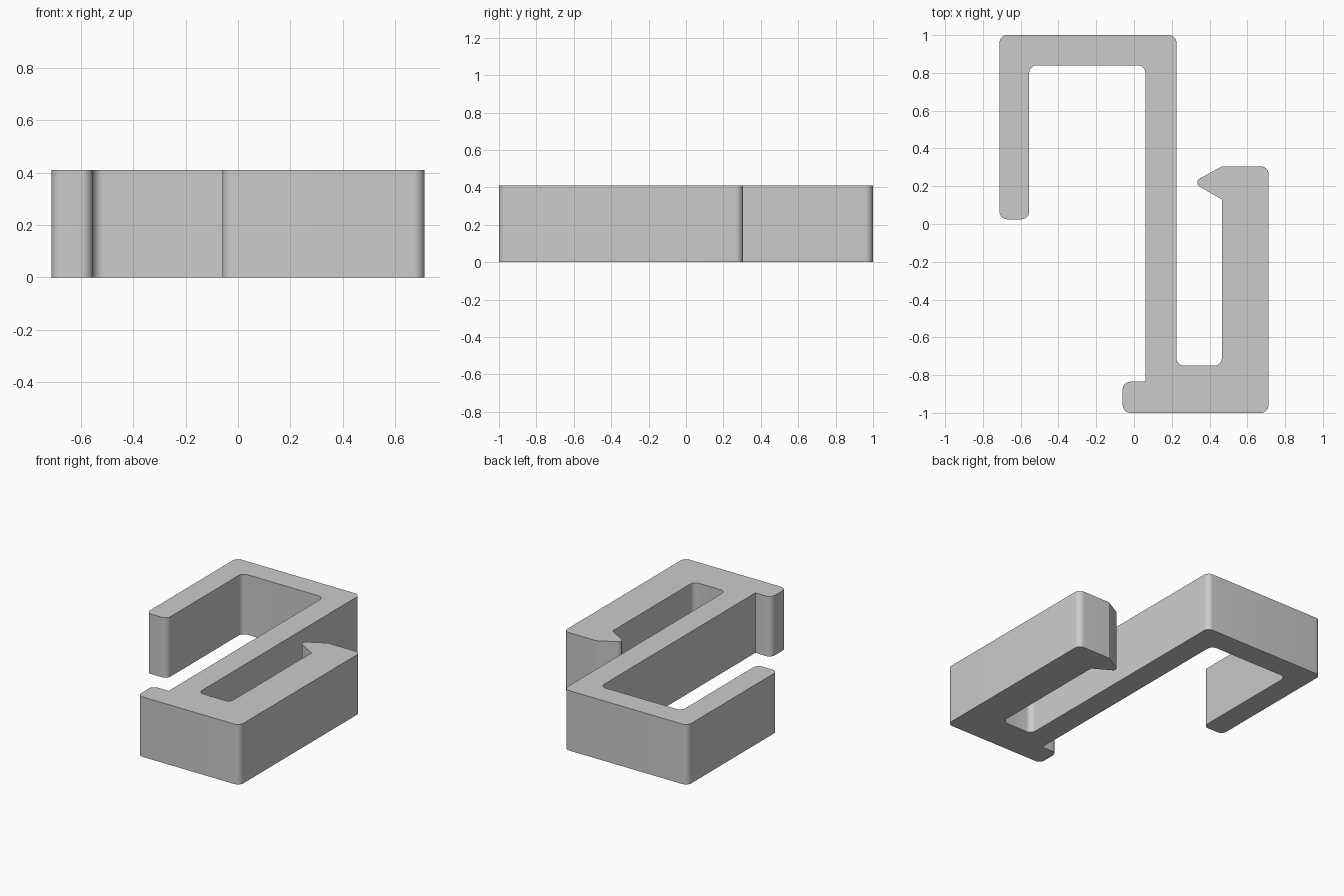
import bpy
import bmesh
from math import tan
from mathutils import Vector

cube = bpy.data.objects.get("Cube")
if cube:
    bpy.data.objects.remove(cube, do_unlink=True)

HEIGHT = 0.41
R = 0.04        # usual corner radius
STEPS = 6       # segments per rounded corner

# Plan outline, counter-clockwise: x, y, corner radius
OUTLINE = [
    (-0.06, -1.0, R), (0.712, -1.0, R), (0.712, 0.305, R),        # foot and outer arm
    (0.465, 0.305, 0), (0.31, 0.22, 0.024), (0.465, 0.13, 0),     # catch barb
    (0.465, -0.75, R), (0.225, -0.75, R),                         # narrow slot
    (0.225, 1.0, R), (-0.712, 1.0, R),                            # spine and top bar
    (-0.712, 0.025, R), (-0.555, 0.025, R),                       # hanging hook end
    (-0.555, 0.84, R), (0.06, 0.84, R),                           # wide hook inside
    (0.06, -0.835, 0), (-0.06, -0.835, R),                        # small stop lip
]


def rounded(outline):
    """Replace each corner by a circular fillet of its own radius."""
    points = []
    for i, (x, y, r) in enumerate(outline):
        corner = Vector((x, y))
        if not r:
            points.append(corner)
            continue
        before = (Vector(outline[i - 1][:2]) - corner).normalized()
        after = (Vector(outline[(i + 1) % len(outline)][:2]) - corner).normalized()
        reach = r / tan(before.angle(after) / 2)
        centre = corner + (before + after).normalized() * (reach ** 2 + r ** 2) ** 0.5
        a = corner + before * reach - centre
        b = corner + after * reach - centre
        for k in range(STEPS + 1):
            spoke = a.lerp(b, k / STEPS).normalized()
            points.append(centre + spoke * r)
    return points


# Double hook: extrude the outline upward
bm = bmesh.new()
base = bm.faces.new([bm.verts.new((p.x, p.y, 0)) for p in rounded(OUTLINE)])
top = bmesh.ops.extrude_face_region(bm, geom=[base], use_keep_orig=True)["geom"]
bmesh.ops.translate(bm, vec=(0, 0, HEIGHT),
                    verts=[v for v in top if isinstance(v, bmesh.types.BMVert)])
bmesh.ops.recalc_face_normals(bm, faces=bm.faces)
mesh = bpy.data.meshes.new("double_hook")
bm.to_mesh(mesh)
bm.free()
hook = bpy.data.objects.new("double_hook", mesh)
bpy.context.collection.objects.link(hook)

# Plain light grey plastic
grey = bpy.data.materials.new("light_grey")
grey.use_nodes = True
colour = (0.6, 0.6, 0.6, 1)
grey.diffuse_color = colour
grey.node_tree.nodes["Principled BSDF"].inputs["Base Color"].default_value = colour
mesh.materials.append(grey)

# Smooth the rounded corners, keep the other edges crisp
bpy.ops.object.select_all(action="DESELECT")
hook.select_set(True)
bpy.context.view_layer.objects.active = hook
bpy.ops.object.shade_smooth_by_angle(angle=0.5)
